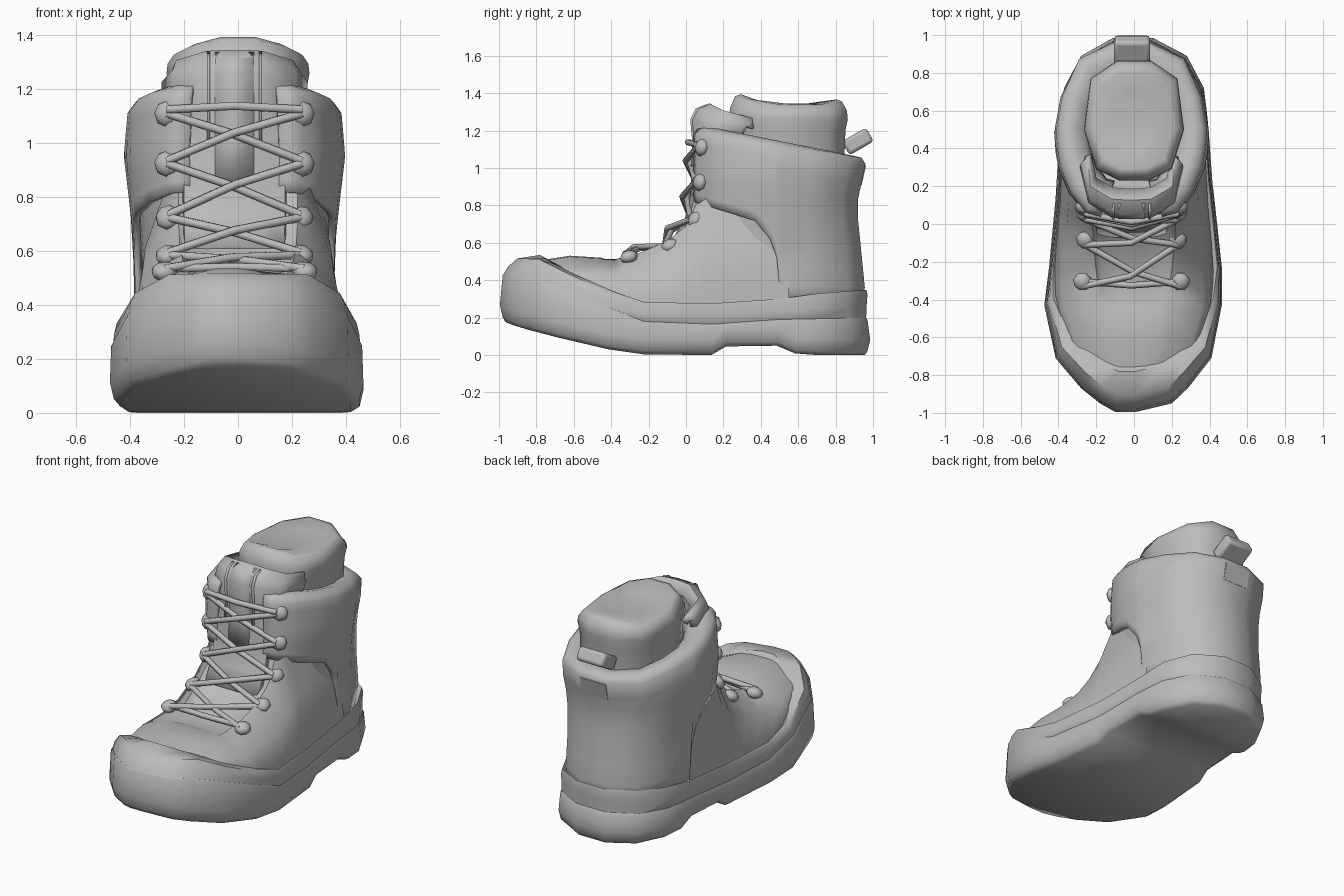
import bpy, bmesh, math
from mathutils import Vector

if "Cube" in bpy.data.objects:
    bpy.data.objects.remove(bpy.data.objects["Cube"], do_unlink=True)

grey = bpy.data.materials.new("plain_grey")
grey.use_nodes = True
grey.diffuse_color = (0.5, 0.5, 0.5, 1)
for node in grey.node_tree.nodes:
    if node.type == 'BSDF_PRINCIPLED':
        node.inputs["Base Color"].default_value = (0.5, 0.5, 0.5, 1)

SHIFT = -.013  # the shaft leans slightly to one side


def interp(table, t):
    if t <= table[0][0]:
        return table[0][1]
    for (a, va), (b, vb) in zip(table, table[1:]):
        if t <= b:
            return va + (vb - va) * (t - a) / (b - a)
    return table[-1][1]


def finish(name, bm, thick=0, bevel=0):
    bmesh.ops.recalc_face_normals(bm, faces=bm.faces[:])
    mesh = bpy.data.meshes.new(name)
    bm.to_mesh(mesh)
    bm.free()
    mesh.materials.append(grey)
    ob = bpy.data.objects.new(name, mesh)
    bpy.context.collection.objects.link(ob)
    bpy.ops.object.select_all(action='DESELECT')
    ob.select_set(True)
    bpy.context.view_layer.objects.active = ob
    bpy.ops.object.shade_smooth_by_angle(angle=math.radians(50))
    if thick:
        mod = ob.modifiers.new("thickness", 'SOLIDIFY')
        mod.thickness, mod.offset = thick, 0
    if bevel:
        mod = ob.modifiers.new("soft_edges", 'BEVEL')
        mod.width, mod.segments = bevel, 2
    return ob


def loft(name, rows, closed=False, caps=(), thick=0, dx=0):
    """Skin equal-length rows; caps lists the rows closed by a ladder of quads."""
    bm = bmesh.new()
    grid = [[bm.verts.new((x + dx, y, z)) for x, y, z in row] for row in rows]
    n = len(rows[0])
    for a, b in zip(grid, grid[1:]):
        for i in range(n if closed else n - 1):
            j = (i + 1) % n
            bm.faces.new((a[i], a[j], b[j], b[i]))
    for c in caps:
        r = grid[c]
        for i in range(n // 2 - 1):
            bm.faces.new((r[i], r[i + 1], r[n - 2 - i], r[n - 1 - i]))
    return finish(name, bm, thick)


def mirrored(half):
    return half + [(-x, *rest) for x, *rest in reversed(half)]


# Sole and rand: stations give y, right edge, left edge
stations = [(-.995, -.1, .01), (-.95, -.18, .2), (-.87, -.28, .285), (-.71, -.415, .41),
            (-.43, -.475, .465), (-.23, -.45, .465), (.14, -.415, .425), (.22, -.41, .415),
            (.5, -.395, .395), (.6, -.39, .385), (.72, -.37, .37), (.89, -.28, .28), (.985, -.11, .1)]
outline = [(r, y) for y, l, r in stations] + [(l, y) for y, l, r in reversed(stations)]
tread = [(-1, .19), (-.9, .15), (-.48, .04), (-.2, 0), (.14, 0), (.22, .05), (.5, .05), (.6, 0)]
sole_line = [(-1, .44), (-.8, .41), (-.62, .34), (-.235, .18), (.07, .16), (.5, .19), (1, .2)]
rand_line = [(-.78, .535), (-.61, .44), (-.27, .285), (.05, .27), (.5, .3), (.75, .335), (1, .35)]


def sole_ring(sx, sy, pull, height):
    ring = []
    for x, y in outline:
        inward = pull * min(1, max(0, (-y - .2) / .6))
        y *= sy * (1 - inward)
        ring.append((x * sx * (1 - .7 * inward), y, height(y)))
    return ring


def rand_ring(sx, sy, pull, f):
    return sole_ring(sx, sy, pull, lambda y: (1 - f) * interp(sole_line, y) + f * interp(rand_line, y))


loft("sole", [
    sole_ring(.9, .97, 0, lambda y: interp(tread, y)),
    sole_ring(.97, .985, 0, lambda y: interp(tread, y) + .02),
    sole_ring(1, 1, 0, lambda y: interp(tread, y) + .08),
    sole_ring(.99, .985, 0, lambda y: interp(sole_line, y) - .01),
    sole_ring(.98, .978, 0, lambda y: interp(sole_line, y)),
    sole_ring(.94, .94, 0, lambda y: interp(sole_line, y))], True, (0, -1))
loft("rand", [
    sole_ring(.93, .94, 0, lambda y: interp(sole_line, y) - .02),
    rand_ring(.975, .978, 0, 0), rand_ring(.973, .98, .025, .4), rand_ring(.967, .985, .08, .83),
    rand_ring(.955, .98, .2, 1),
    sole_ring(.9, .95, .24, lambda y: interp(rand_line, y) - .03)], True)

# Vamp: y, base (x, z), shoulder (x, z), throat edge (x, z), centre z
sections = [
    (-.82, .25, .43, .2, .46, .12, .49, .495), (-.62, .35, .42, .31, .46, .17, .518, .526),
    (-.45, .41, .345, .36, .44, .17, .51, .515), (-.38, .415, .32, .37, .43, .18, .512, .49),
    (-.25, .42, .28, .36, .44, .2, .545, .515), (-.1, .41, .27, .355, .47, .215, .61, .575),
    (0, .4, .27, .355, .52, .22, .69, .66), (.06, .395, .27, .35, .56, .22, .82, .79),
    (.12, .39, .27, .345, .61, .24, .92, .92), (.55, .37, .28, .32, .6, .28, .92, .92)]
loft("vamp", [[(x, y, h) for x, h in mirrored([(w - .01, zw - .1), (w, zw), (m, zm), (e, ze),
                                              (e - .025, zc), (.07, zc + .005)])]
              for y, w, zw, m, zm, e, ze, zc in sections])

# Ankle shaft: plan columns scaled by height
plan = mirrored([(.17, .05), (.25, .07), (.33, .17), (.385, .3), (.398, .37), (.406, .45),
                 (.406, .49), (.405, .508), (.372, .68), (.28, .87), (.1, .955)])
width = [(.28, .87), (.36, .885), (.6, .88), (.8, .935), (.95, .98), (1.15, .94), (1.2, .92)]
back = [(.28, .942), (.35, .945), (.65, .915), (.8, .9), (1.03, .95), (1.2, .9)]
lower_edge = [(.05, .82), (.37, .72), (.45, .62), (.49, .52), (.508, .27)]


def rim(y):
    return 1.17 - .15 * (y - .08) / .87


def shaft_point(x, y, z, s=1):
    if y > .45:
        y = .45 + (y - .45) * (interp(back, z) - .45) / .505
    return (x * interp(width, z) * s, .45 + (y - .45) * s, z)


loft("ankle", [[shaft_point(x, y, .27 + (rim(y) - .32) * t / 8, .96) for x, y in plan]
               for t in range(9)], True, (0, -1), dx=SHIFT)
rows = []
for t in range(9):
    f = t / 8
    rows.append([shaft_point(x, y, interp(lower_edge, y) * (1 - f) + rim(y) * f) for x, y in plan])
# Padded collar rolling in to the liner
for s, up in ((.955, .025), (.87, .035), (.76, .025), (.66, -.01), (.58, -.06)):
    rows.append([(x * s * .94, .45 + (y - .45) * s, rim(y) + up) for x, y in plan])
loft("cuff", rows, thick=.025, dx=SHIFT)

# Padded liner with a dished top, its rim lower at the sides
liner = mirrored([(.08, .23), (.2, .29), (.265, .5), (.23, .77), (.09, .865)])


def liner_ring(s, z, drop=0):
    return [(x * s, .55 + (y - .55) * s, z - drop * x * x - drop * .06 * (y - .55)) for x, y in liner]


loft("liner", [liner_ring(.93, .95), liner_ring(.96, 1.2), liner_ring(1, 1.26), liner_ring(.985, 1.315, .3),
               liner_ring(.9, 1.375, .7), liner_ring(.8, 1.385, .7), liner_ring(.45, 1.345)],
     True, (0, -1))

# Tongue: z, y, amount of wrap around the liner
tongue = [(.6, -.05, 0), (.72, .02, 0), (.85, .05, 0), (1, .06, .1), (1.14, .065, .5),
          (1.25, .055, 1), (1.3, .08, 1), (1.32, .13, .9), (1.28, .18, .75)]
loft("tongue", [mirrored([(.17 + .08 * s, y + .02 + .22 * s, z - .08 * s),
                          (.17 + .04 * s, y + .01 + .06 * s, z - .035 * s),
                          (.1, y, z), (.04, y - .005, z + .004)]) for z, y, s in tongue],
     thick=.045, dx=SHIFT)


def tongue_strip(name, x0, x1, lift, first):
    loft(name, [[(x, y - lift, z + lift * .4) for x in (x0, x1)] for z, y, s in tongue[first:8]],
         thick=.025, dx=SHIFT)


tongue_strip("tongue_panel", -.072, .072, .016, 2)
for side, label in ((1, "left"), (-1, "right")):
    tongue_strip(label + "_tongue_strap", side * .09, side * .102, .02, 3)

# Eyelet studs
eyelets = [(.25, .085, 1.11, 80), (.25, .075, .925, 80), (.245, .05, .725, 60),
           (.245, -.085, .585, 25), (.26, -.305, .525, 15)]
for i, (x, y, z, tilt) in enumerate(eyelets):
    for side, label in ((1, "left"), (-1, "right")):
        bm = bmesh.new()
        bmesh.ops.create_uvsphere(bm, u_segments=8, v_segments=6, radius=.05)
        bmesh.ops.scale(bm, vec=(1, 1, .7), verts=bm.verts)
        stud = finish(f"{label}_eyelet_{i + 1}", bm)
        stud.rotation_euler = (math.radians(tilt), 0, side * math.radians(20))
        stud.location = (side * x + SHIFT, y, z)


# Laces crossing between neighbouring rows
def lace(name, a, b, lift):
    a, b = Vector(a), Vector(b)
    mid = (a + b) / 2 + Vector((0, -lift, lift * .3))
    curve = bpy.data.curves.new(name, 'CURVE')
    curve.dimensions = '3D'
    curve.bevel_depth, curve.bevel_resolution, curve.use_fill_caps = .017, 1, True
    spline = curve.splines.new('POLY')
    spline.points.add(2)
    for point, co in zip(spline.points, (a, mid, b)):
        point.co = (co.x + SHIFT, co.y, co.z, 1)
    curve.materials.append(grey)
    bpy.context.collection.objects.link(bpy.data.objects.new(name, curve))


x, y, z, tilt = eyelets[0]
lace("top_lace", (-x, y - .03, z + .015), (x, y - .03, z + .015), .045)
for i, (p, q) in enumerate(zip(eyelets, eyelets[1:])):
    for side, label in ((1, "left"), (-1, "right")):
        lace(f"{label}_lace_{i + 1}", (side * p[0], p[1] - .025, p[2]), (-side * q[0], q[1] - .025, q[2] + .01),
             .045 + .012 * side)
x, y, z, tilt = eyelets[-1]
lace("bottom_lace", (-x, y, z + .01), (x, y, z + .01), .02)


# Heel pull tab and heel patch
def box(name, size, loc, tilt, bevel=0):
    bm = bmesh.new()
    bmesh.ops.create_cube(bm, size=1)
    bmesh.ops.scale(bm, vec=size, verts=bm.verts)
    ob = finish(name, bm, bevel=bevel)
    ob.location, ob.rotation_euler = loc, (math.radians(tilt), 0, 0)


box("pull_tab", (.19, .15, .085), (-.01, .918, 1.142), 30, .018)
box("heel_patch", (.18, .009, .11), (SHIFT, .946, .96), -13)
